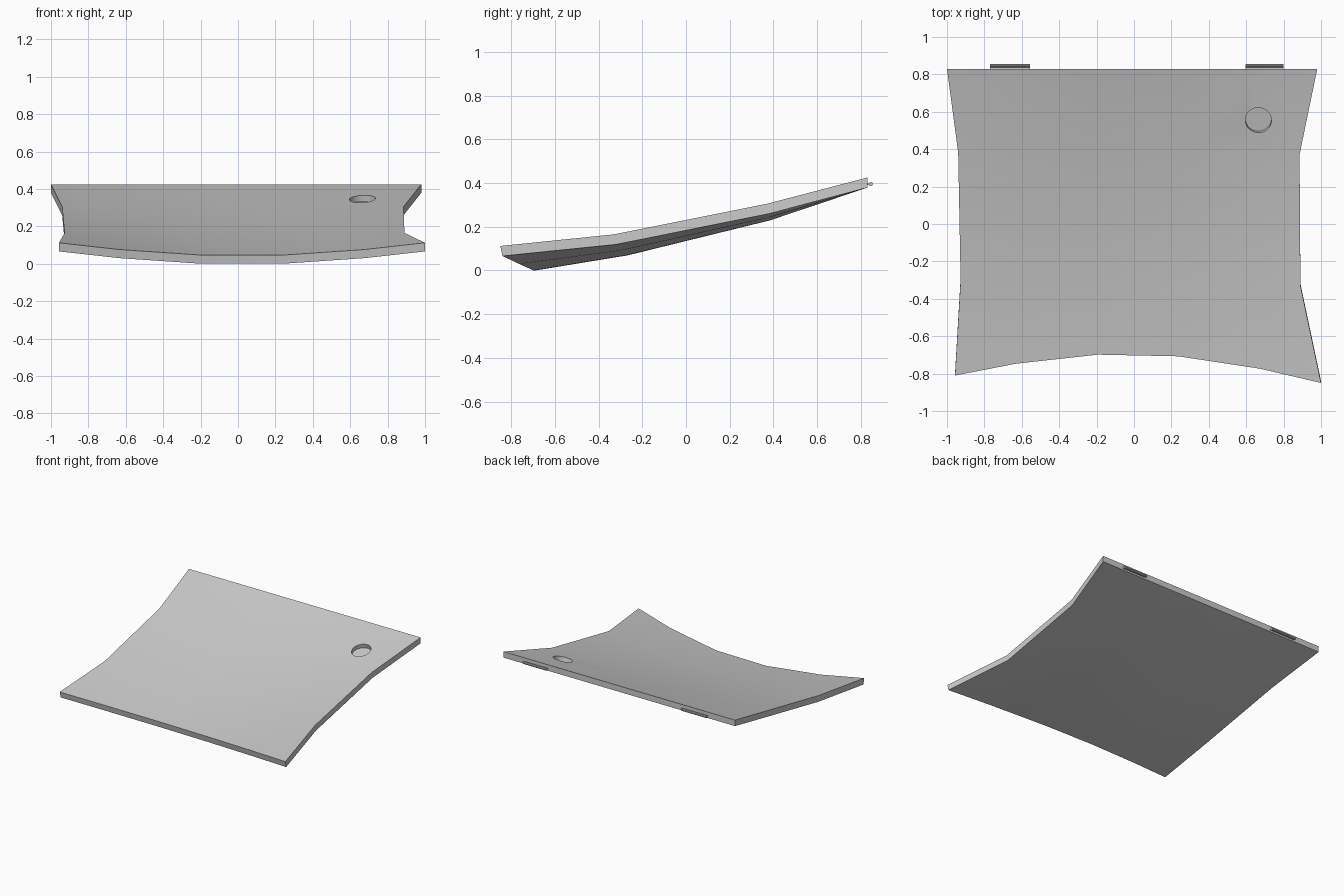
import bpy, bmesh
from mathutils import Matrix, Vector

if "Cube" in bpy.data.objects:
    bpy.data.objects.remove(bpy.data.objects["Cube"])

THICK = 0.046


def make_object(name, bm):
    bmesh.ops.recalc_face_normals(bm, faces=bm.faces)
    mesh = bpy.data.meshes.new(name)
    bm.to_mesh(mesh)
    bm.free()
    ob = bpy.data.objects.new(name, mesh)
    bpy.context.collection.objects.link(ob)
    return ob


def smooth(ob):
    bpy.ops.object.select_all(action='DESELECT')
    bpy.context.view_layer.objects.active = ob
    ob.select_set(True)
    bpy.ops.object.shade_smooth_by_angle(angle=0.52)


# Curved panel: rows back to front (left x, y, right x, y, edge z, sag, forward bow, underside y shift)
rows = [(-1.0, 0.83, 0.98, 0.83, 0.425, 0.0, 0.0, 0.0),
        (-0.94, 0.38, 0.885, 0.37, 0.305, 0.03, 0.0, 0.008),
        (-0.927, -0.30, 0.89, -0.33, 0.165, 0.05, 0.035, 0.01),
        (-0.957, -0.81, 1.0, -0.85, 0.112, 0.066, 0.127, 0.01)]
cols = [(0, 0), (0.167, 0.55), (0.39, 1), (0.61, 1), (0.833, 0.55), (1, 0)]

bm = bmesh.new()
top, low = [], []
for lx, ly, rx, ry, z, sag, bow, shift in rows:
    line = [Vector((lx + (rx - lx) * t, ly + (ry - ly) * t + bow * k, z - sag * k)) for t, k in cols]
    top.append([bm.verts.new(p) for p in line])
    low.append([bm.verts.new(p + Vector((0, shift, -THICK))) for p in line])
nr, nc = len(rows), len(cols)
for i in range(nr - 1):
    for j in range(nc - 1):
        for g in (top, low):
            bm.faces.new((g[i][j], g[i][j + 1], g[i + 1][j + 1], g[i + 1][j]))
    for j in (0, nc - 1):
        bm.faces.new((top[i][j], top[i + 1][j], low[i + 1][j], low[i][j]))
for i in (0, nr - 1):
    for j in range(nc - 1):
        bm.faces.new((top[i][j], top[i][j + 1], low[i][j + 1], low[i][j]))
panel = make_object("curved_panel", bm)

# Round shallow finger recess cut along the surface normal
bm = bmesh.new()
tilt = Matrix.Translation((0.665, 0.555, 0.347)) @ Matrix.Rotation(0.27, 4, 'X')
bmesh.ops.create_cone(bm, cap_ends=True, segments=32, radius1=0.07, radius2=0.07, depth=0.2,
                      matrix=tilt @ Matrix.Translation((0, 0, 0.066)))
cutter = make_object("recess_cutter", bm)
cutter.hide_render = True
mod = panel.modifiers.new("recess", 'BOOLEAN')
mod.operation = 'DIFFERENCE'
mod.solver = 'EXACT'
mod.object = cutter
bpy.context.view_layer.objects.active = panel
bpy.ops.object.modifier_apply(modifier=mod.name)
bpy.data.objects.remove(cutter)
smooth(panel)


# Hinge clips on the back edge: thin neck with a round bead
profile = [(0.825, 0.392), (0.838, 0.392), (0.841, 0.387), (0.847, 0.385), (0.853, 0.389), (0.855, 0.395),
           (0.853, 0.401), (0.847, 0.405), (0.841, 0.403), (0.838, 0.398), (0.825, 0.398)]


def hinge(name, x0, x1):
    bm = bmesh.new()
    face = bm.faces.new([bm.verts.new((x0, y, z)) for y, z in profile])
    ext = bmesh.ops.extrude_face_region(bm, geom=[face], use_keep_orig=True)
    moved = [v for v in ext["geom"] if isinstance(v, bmesh.types.BMVert)]
    bmesh.ops.translate(bm, verts=moved, vec=(x1 - x0, 0, 0))
    smooth(make_object(name, bm))


hinge("hinge_left", -0.77, -0.555)
hinge("hinge_right", 0.597, 0.80)
